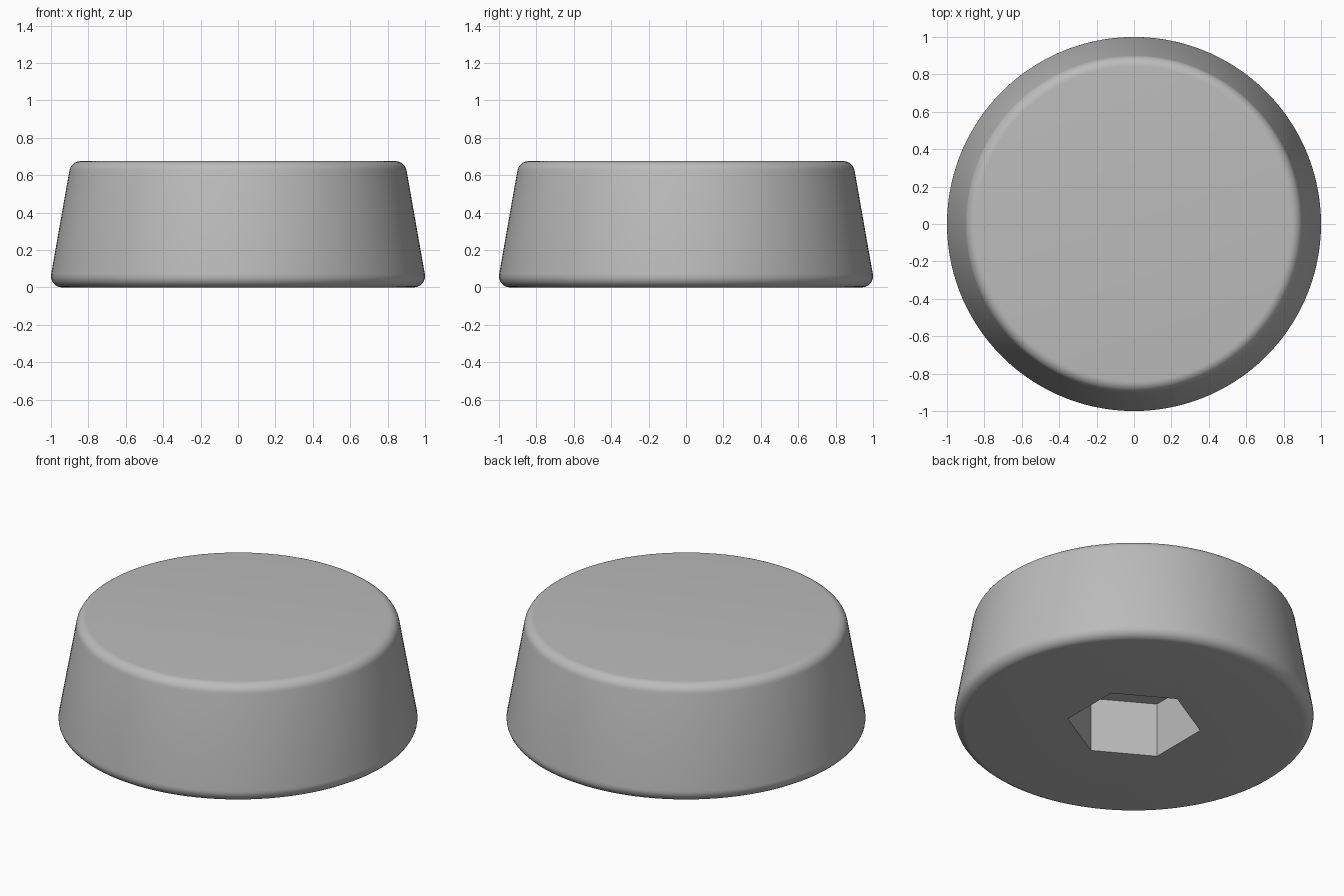
import bpy, bmesh
from math import sin, cos, tan, pi, radians

cube = bpy.data.objects.get("Cube")
if cube:
    bpy.data.objects.remove(cube)

HEIGHT, FILLET, DRAFT = 0.675, 0.06, radians(10)
HEX_RADIUS, HEX_DEPTH = 0.374, 0.335
SIDES, STEPS = 120, 8

rubber = bpy.data.materials.new("grey rubber")
rubber.use_nodes = True
colour = (0.5, 0.5, 0.5, 1)
rubber.diffuse_color = colour
rubber.node_tree.nodes["Principled BSDF"].inputs["Base Color"].default_value = colour


def arc(cx, cz, start, end):
    angles = [start + (end - start) * i / STEPS for i in range(STEPS + 1)]
    return [(cx + FILLET * cos(a), cz + FILLET * sin(a)) for a in angles]


def ring(bm, radius, z, count, turn=0):
    angles = [turn + 2 * pi * i / count for i in range(count)]
    return [bm.verts.new((radius * cos(a), radius * sin(a), z)) for a in angles]


def bridge(bm, low, high):
    for i in range(len(low)):
        j = (i + 1) % len(low)
        bm.faces.new((low[i], low[j], high[j], high[i]))


# Tapered wall with rounded rims
low_x = 1 - FILLET
high_x = low_x - (HEIGHT - 2 * FILLET) * tan(DRAFT)
profile = arc(low_x, FILLET, -pi / 2, DRAFT) + arc(high_x, HEIGHT - FILLET, DRAFT, pi / 2)
bm = bmesh.new()
rings = [ring(bm, r, z, SIDES) for r, z in profile]
for low, high in zip(rings, rings[1:]):
    bridge(bm, low, high)
bm.faces.new(rings[-1])

# Hexagonal socket, with a corner towards the front and back
mouth = ring(bm, HEX_RADIUS, 0, 6, pi / 6)
floor = ring(bm, HEX_RADIUS, HEX_DEPTH, 6, pi / 6)
bridge(bm, mouth, floor)
bm.faces.new(floor)

# Flat underside around the socket
edges = [bm.edges.get((loop[i - 1], loop[i])) for loop in (rings[0], mouth) for i in range(len(loop))]
bmesh.ops.triangle_fill(bm, edges=edges, use_beauty=True, normal=(0, 0, -1))
bmesh.ops.recalc_face_normals(bm, faces=bm.faces)

mesh = bpy.data.meshes.new("rubber_foot")
bm.to_mesh(mesh)
bm.free()
mesh.materials.append(rubber)
foot = bpy.data.objects.new("rubber_foot", mesh)
bpy.context.collection.objects.link(foot)
bpy.context.view_layer.objects.active = foot
foot.select_set(True)
bpy.ops.object.shade_smooth_by_angle(angle=radians(30))
